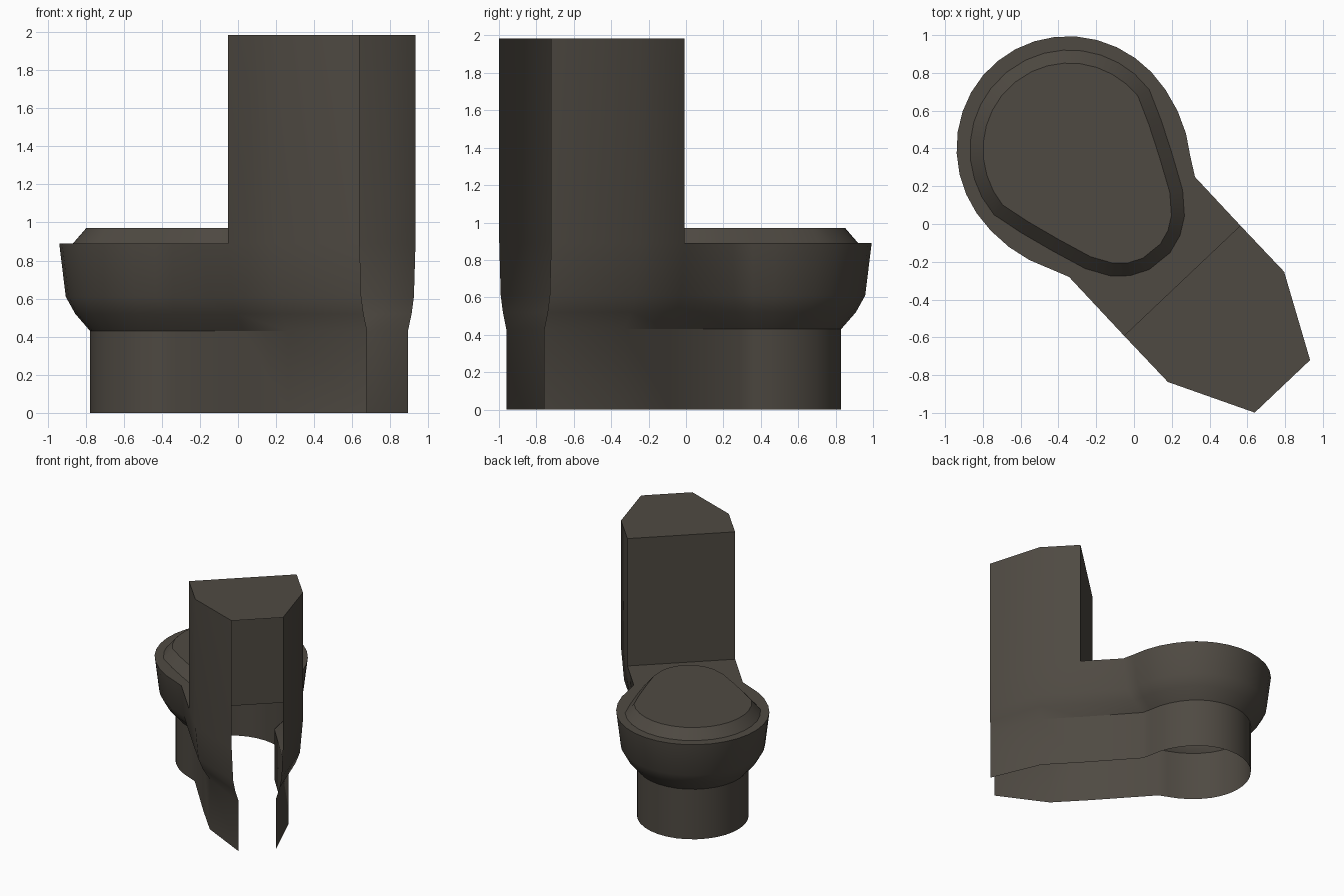
import bpy, bmesh, math
from mathutils import Vector

if "Cube" in bpy.data.objects:
    bpy.data.objects.remove(bpy.data.objects["Cube"])

# Frames: tank axis and (slightly turned) bowl axis, forward and sideways
TF, TL = Vector((-0.688, 0.726)), Vector((0.726, 0.688))
BF, BL = Vector((-0.628, 0.778)), Vector((0.778, 0.628))
tank_mid = -0.021
bowl_centre = BF * 0.515 + BL * -0.018


def tank_pt(s, half, k=1.0):
    return TF * s + TL * (tank_mid + half * k)


def bowl_pt(s, half):
    return BF * s + BL * (half - 0.018)


def ring(bm, pts, z):
    return [bm.verts.new((p.x, p.y, z)) for p in pts]


def bridge(bm, a, b, closed=False):
    n = len(a)
    for i in range(n if closed else n - 1):
        j = (i + 1) % n
        bm.faces.new((a[i], a[j], b[j], b[i]))


# Rim outline from right neck round the front to left neck
rim = [Vector((0.323, 0.249))]
N = 26
for i in range(1, N):
    a = math.radians(138 - 276 * i / N)
    c = math.cos(a)
    rim.append(bowl_pt(0.515 + c * (0.61 if c > 0 else 0.70), 0.597 * math.sin(a)))
rim.append(Vector((-0.344, -0.28)))

tank_half = [(-1.164, 0.202), (-0.73, 0.424), (-0.393, 0.424)]


def body_outline(k):
    right = [tank_pt(s, w, k) for s, w in tank_half]
    left = [tank_pt(s, -w, k) for s, w in reversed(tank_half)]
    return right + [bowl_centre + (p - bowl_centre) * k for p in rim] + left


bm = bmesh.new()

# Pedestal and bowl walls (open at the floor and at the back)
levels = [(0.89, 1.0), (0.61, 0.943), (0.52, 0.86), (0.43, 0.73), (0.0, 0.73)]
rings = [ring(bm, body_outline(k), z) for z, k in levels]
for a, b in zip(rings, rings[1:]):
    bridge(bm, a, b)

# Tank: walls and top, open back
base = rings[0][:3] + rings[0][-3:]
top = [bm.verts.new((v.co.x, v.co.y, 1.985)) for v in base]
bridge(bm, base, top)
bm.faces.new(top)

# Lid outline: round front, tapering to a blunt tip at the back
half = [(0.515 + 0.465 * math.cos(math.radians(a)), 0.46 * math.sin(math.radians(a)))
        for a in range(13, 91, 11)]
half += [(0.36, 0.41), (0.19, 0.345), (0.01, 0.27), (-0.09, 0.2), (-0.14, 0.136), (-0.17, 0.06)]
egg = [(0.98, 0.0)] + half + [(s, -w) for s, w in reversed(half)]
lid_top = [bowl_pt(s, w) for s, w in egg]
lid_base = []
for i, p in enumerate(lid_top):
    d = (lid_top[(i + 1) % len(lid_top)] - lid_top[i - 1]).normalized()
    n = Vector((d.y, -d.x))
    if n.dot(p - bowl_centre) < 0:
        n = -n
    lid_base.append(p + n * 0.069)
lb, lt = ring(bm, lid_base, 0.89), ring(bm, lid_top, 0.97)
bridge(bm, lb, lt, True)
bm.faces.new(lt)

# Rim deck between the outer edge, the tank front and the lid
loop = rings[0][2:-2]
edges = []
for lp in (loop, lb):
    for i in range(len(lp)):
        a, b = lp[i], lp[(i + 1) % len(lp)]
        edges.append(bm.edges.get((a, b)) or bm.edges.new((a, b)))
bmesh.ops.triangle_fill(bm, use_beauty=True, use_dissolve=False, edges=edges, normal=(0, 0, 1))

bmesh.ops.recalc_face_normals(bm, faces=bm.faces[:])
bm.normal_update()
if max(bm.faces, key=lambda f: f.calc_center_median().z).normal.z < 0:
    bmesh.ops.reverse_faces(bm, faces=bm.faces[:])

mesh = bpy.data.meshes.new("toilet")
bm.to_mesh(mesh)
bm.free()
mat = bpy.data.materials.new("dark grey brown")
mat.diffuse_color = (0.078, 0.068, 0.055, 1)
mat.use_nodes = True
mat.node_tree.nodes["Principled BSDF"].inputs["Base Color"].default_value = mat.diffuse_color
mesh.materials.append(mat)
obj = bpy.data.objects.new("toilet", mesh)
bpy.context.collection.objects.link(obj)
bpy.context.view_layer.objects.active = obj
obj.select_set(True)
bpy.ops.object.shade_smooth_by_angle(angle=math.radians(30))
